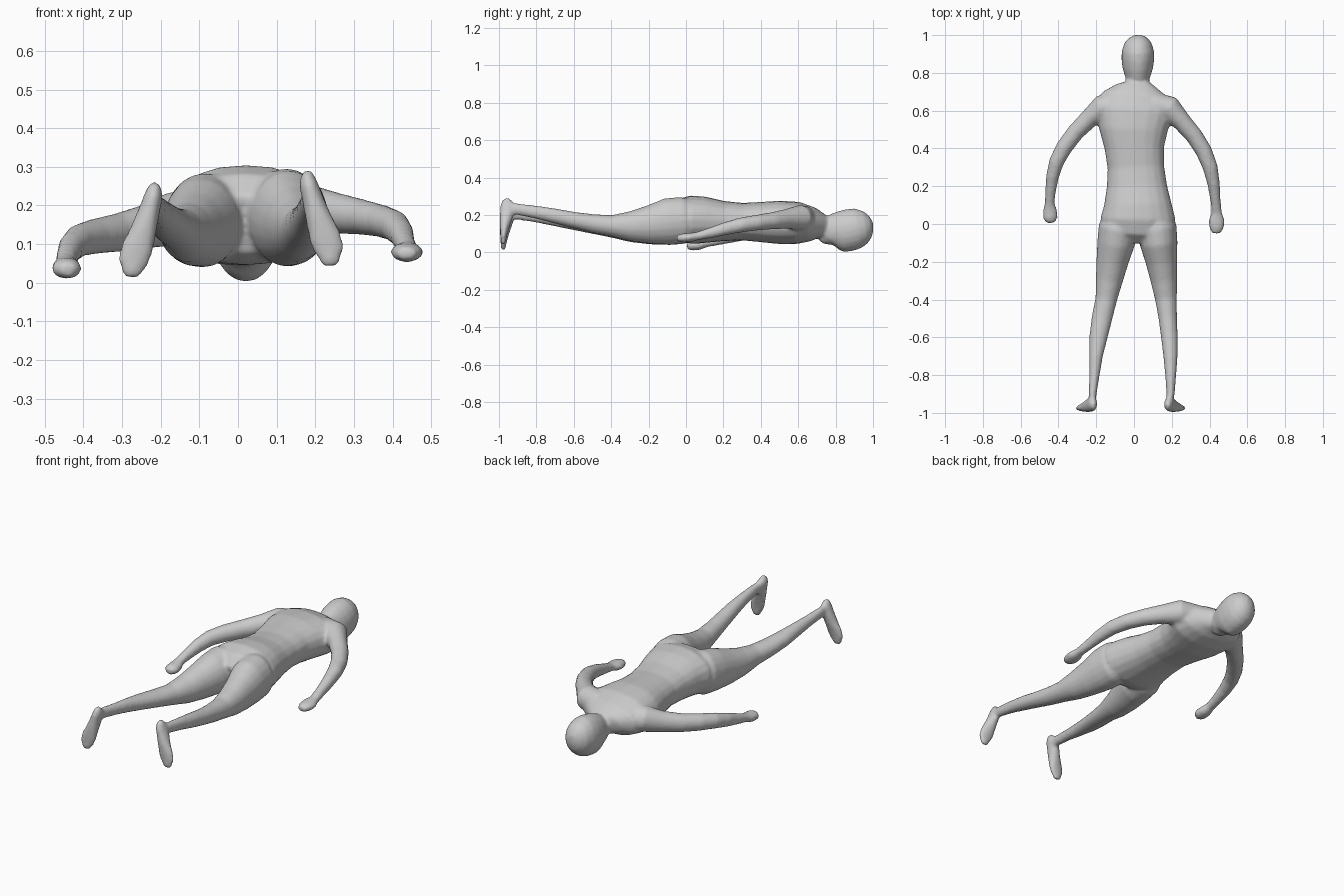
import bpy
import bmesh
import math
from mathutils import Vector

if "Cube" in bpy.data.objects:
    bpy.data.objects.remove(bpy.data.objects["Cube"])

SIDES = 20


def loft(bm, sections, up=(0, 0, 1), power=1.0):
    """Skin elliptical rings (x, y, z, half width, half depth) along a path."""
    up = Vector(up)
    pts = [Vector(s[:3]) for s in sections]
    rings = []
    for i, s in enumerate(sections):
        t = (pts[min(i + 1, len(pts) - 1)] - pts[max(i - 1, 0)]).normalized()
        side = t.cross(up).normalized()
        nrm = side.cross(t)
        ring = []
        for k in range(SIDES):
            a = 2 * math.pi * k / SIDES
            c, d = math.cos(a), math.sin(a)
            c = math.copysign(abs(c) ** power, c)
            d = math.copysign(abs(d) ** power, d)
            ring.append(bm.verts.new(pts[i] + side * s[3] * c + nrm * s[4] * d))
        rings.append(ring)
    for a, b in zip(rings, rings[1:]):
        for k in range(SIDES):
            m = (k + 1) % SIDES
            bm.faces.new((a[k], a[m], b[m], b[k]))
    bm.faces.new(rings[0][::-1])
    bm.faces.new(rings[-1])


def along_y(rows):
    """Rows of y, x min, x max, z min, z max turned into ring sections."""
    return [((a + b) / 2, y, (c + d) / 2, (b - a) / 2, (d - c) / 2)
            for y, a, b, c, d in rows]


bm = bmesh.new()

# Torso from the collar to the crotch
loft(bm, along_y([
    (0.75, -0.04, 0.08, 0.08, 0.185), (0.72, -0.10, 0.14, 0.075, 0.21),
    (0.68, -0.17, 0.19, 0.06, 0.24), (0.60, -0.20, 0.215, 0.045, 0.27),
    (0.50, -0.185, 0.18, 0.045, 0.277), (0.40, -0.155, 0.16, 0.055, 0.27),
    (0.30, -0.14, 0.16, 0.065, 0.265), (0.20, -0.145, 0.175, 0.06, 0.275),
    (0.10, -0.16, 0.20, 0.05, 0.298), (0.03, -0.178, 0.22, 0.045, 0.305),
    (-0.03, -0.17, 0.205, 0.05, 0.285), (-0.08, -0.12, 0.15, 0.07, 0.23),
]), power=0.9)

# Neck
loft(bm, along_y([
    (0.68, -0.06, 0.10, 0.09, 0.21), (0.74, -0.045, 0.08, 0.07, 0.19),
    (0.80, -0.045, 0.085, 0.06, 0.19), (0.86, -0.04, 0.08, 0.07, 0.19),
]))

# Head, face down, with the chin at the low end
loft(bm, along_y([
    (0.725, 0.0, 0.04, 0.04, 0.07), (0.75, -0.035, 0.075, 0.025, 0.15),
    (0.79, -0.05, 0.09, 0.01, 0.205), (0.83, -0.062, 0.102, 0.0, 0.222),
    (0.88, -0.067, 0.108, 0.008, 0.234), (0.92, -0.064, 0.106, 0.022, 0.237),
    (0.96, -0.05, 0.092, 0.048, 0.222), (0.985, -0.028, 0.07, 0.08, 0.198),
    (1.0, 0.0, 0.04, 0.115, 0.165),
]))

# Legs
loft(bm, along_y([
    (0.06, -0.14, 0.01, 0.08, 0.27), (-0.02, -0.188, 0.018, 0.045, 0.285),
    (-0.10, -0.195, 0.005, 0.038, 0.27), (-0.20, -0.20, -0.03, 0.042, 0.235),
    (-0.30, -0.203, -0.06, 0.055, 0.208), (-0.40, -0.205, -0.09, 0.08, 0.192),
    (-0.50, -0.225, -0.115, 0.10, 0.195), (-0.60, -0.237, -0.14, 0.12, 0.205),
    (-0.70, -0.237, -0.165, 0.14, 0.217), (-0.80, -0.237, -0.182, 0.16, 0.225),
    (-0.90, -0.24, -0.198, 0.175, 0.237), (-0.96, -0.237, -0.205, 0.18, 0.24),
]))
loft(bm, along_y([
    (0.06, 0.03, 0.18, 0.08, 0.28), (-0.02, 0.02, 0.226, 0.045, 0.297),
    (-0.10, 0.03, 0.231, 0.04, 0.29), (-0.20, 0.062, 0.23, 0.045, 0.25),
    (-0.30, 0.088, 0.23, 0.06, 0.22), (-0.40, 0.112, 0.227, 0.085, 0.20),
    (-0.50, 0.13, 0.228, 0.105, 0.205), (-0.60, 0.143, 0.232, 0.13, 0.217),
    (-0.70, 0.155, 0.231, 0.155, 0.235), (-0.80, 0.165, 0.224, 0.18, 0.25),
    (-0.90, 0.172, 0.215, 0.20, 0.262), (-0.96, 0.17, 0.207, 0.205, 0.267),
]))

# Feet, hanging from heel to toe
for x, z, sign in ((-0.214, 0.258, -1), (0.178, 0.288, 1)):
    loft(bm, [
        (x, -0.965, z, 0.014, 0.016),
        (x + sign * 0.004, -0.955, z - 0.03, 0.024, 0.038),
        (x + sign * 0.015, -0.955, z - 0.07, 0.028, 0.04),
        (x + sign * 0.03, -0.965, z - 0.12, 0.034, 0.032),
        (x + sign * 0.047, -0.972, z - 0.17, 0.043, 0.022),
        (x + sign * 0.058, -0.975, z - 0.205, 0.04, 0.016),
        (x + sign * 0.062, -0.978, z - 0.245, 0.02, 0.012),
    ], up=(0, 1, 0))

# Arms and closed hands
loft(bm, [
    (-0.08, 0.63, 0.17, 0.07, 0.07), (-0.17, 0.615, 0.165, 0.068, 0.07),
    (-0.24, 0.555, 0.145, 0.05, 0.057), (-0.31, 0.485, 0.13, 0.046, 0.05),
    (-0.37, 0.405, 0.12, 0.044, 0.046), (-0.41, 0.33, 0.11, 0.04, 0.042),
    (-0.432, 0.25, 0.09, 0.034, 0.037), (-0.442, 0.17, 0.068, 0.028, 0.03),
    (-0.447, 0.11, 0.052, 0.026, 0.024), (-0.444, 0.07, 0.04, 0.038, 0.027),
    (-0.443, 0.03, 0.036, 0.039, 0.027), (-0.438, 0.006, 0.034, 0.022, 0.017),
])
loft(bm, [
    (0.10, 0.63, 0.18, 0.07, 0.07), (0.19, 0.61, 0.185, 0.068, 0.068),
    (0.255, 0.54, 0.18, 0.05, 0.053), (0.32, 0.465, 0.17, 0.046, 0.046),
    (0.37, 0.385, 0.16, 0.044, 0.042), (0.404, 0.30, 0.148, 0.04, 0.04),
    (0.422, 0.21, 0.127, 0.033, 0.035), (0.432, 0.12, 0.102, 0.027, 0.028),
    (0.438, 0.06, 0.087, 0.028, 0.022), (0.437, 0.02, 0.08, 0.043, 0.025),
    (0.437, -0.02, 0.077, 0.04, 0.024), (0.434, -0.05, 0.075, 0.022, 0.016),
])

bmesh.ops.recalc_face_normals(bm, faces=bm.faces)
mesh = bpy.data.meshes.new("body")
bm.to_mesh(mesh)
bm.free()
body = bpy.data.objects.new("body", mesh)
bpy.context.collection.objects.link(body)

# Single grey skin
grey = bpy.data.materials.new("plain grey")
grey.use_nodes = True
colour = (0.6, 0.6, 0.6, 1)
grey.diffuse_color = colour
grey.node_tree.nodes["Principled BSDF"].inputs["Base Color"].default_value = colour
mesh.materials.append(grey)

# Fuse the limbs into one skin and soften the joins
fuse = body.modifiers.new("fuse", 'REMESH')
fuse.mode = 'VOXEL'
fuse.voxel_size = 0.009
fuse.use_smooth_shade = True
soften = body.modifiers.new("soften", 'SMOOTH')
soften.factor = 0.5
soften.iterations = 7

bpy.context.view_layer.objects.active = body
body.select_set(True)
bpy.ops.object.shade_smooth()
